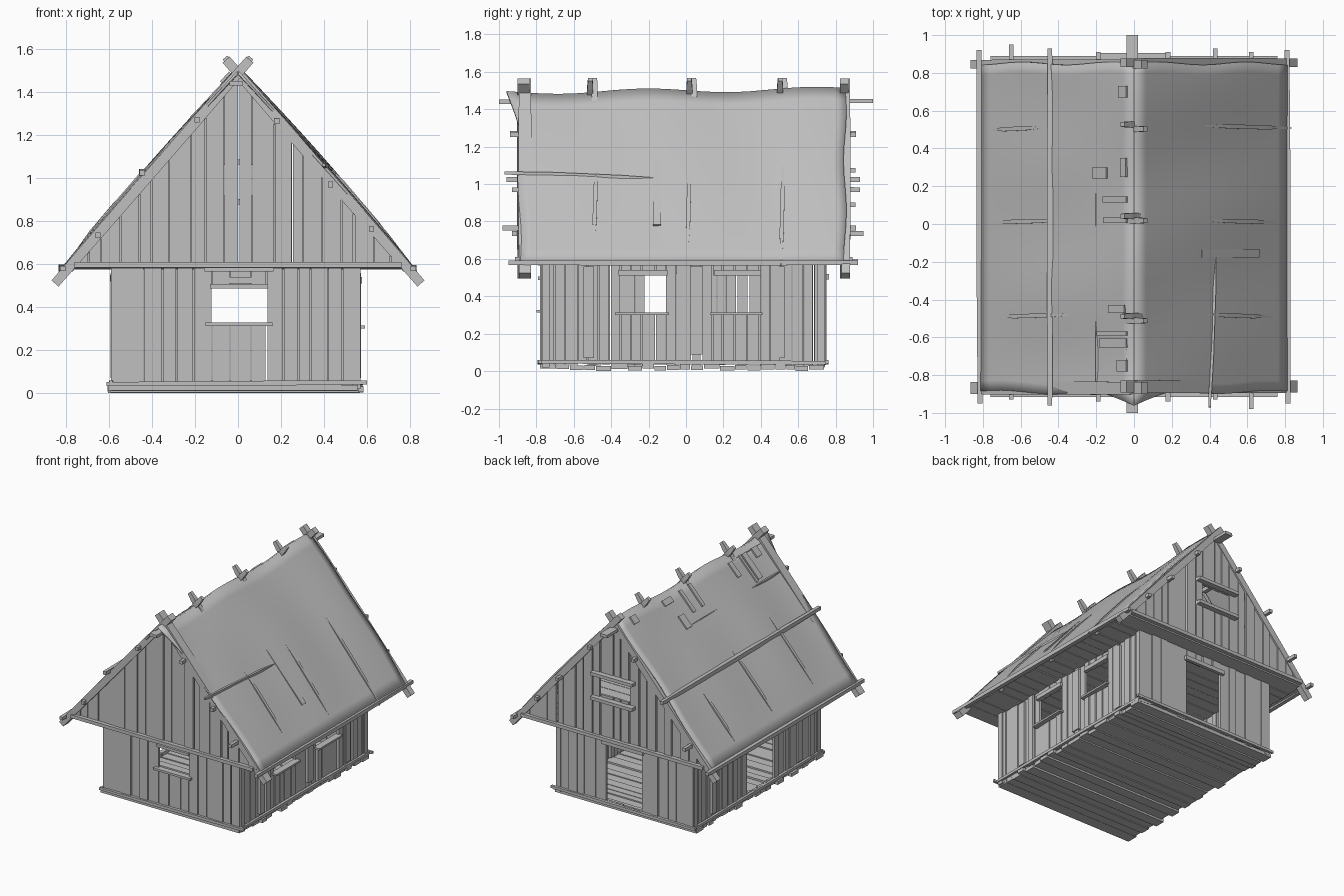
import bpy, bmesh, math, random
from mathutils import Vector

if "Cube" in bpy.data.objects:
    bpy.data.objects.remove(bpy.data.objects["Cube"])

random.seed(4)
R = random.uniform

grey = bpy.data.materials.new("weathered grey")
grey.diffuse_color = (0.53, 0.53, 0.53, 1)
grey.use_nodes = True
grey.node_tree.nodes["Principled BSDF"].inputs["Base Color"].default_value = grey.diffuse_color


def finish(name, bm, smooth=False):
    bmesh.ops.recalc_face_normals(bm, faces=bm.faces)
    me = bpy.data.meshes.new(name)
    bm.to_mesh(me)
    bm.free()
    me.materials.append(grey)
    for p in me.polygons:
        p.use_smooth = smooth
    ob = bpy.data.objects.new(name, me)
    bpy.context.collection.objects.link(ob)
    return ob


def hexa(bm, pts):
    v = [bm.verts.new(p) for p in pts]
    for f in ((0, 1, 2, 3), (4, 5, 6, 7), (0, 1, 5, 4), (1, 2, 6, 5), (2, 3, 7, 6), (3, 0, 4, 7)):
        bm.faces.new([v[i] for i in f])


def box(bm, x0, x1, y0, y1, z0, z1):
    hexa(bm, [(x0, y0, z0), (x1, y0, z0), (x1, y1, z0), (x0, y1, z0),
              (x0, y0, z1), (x1, y0, z1), (x1, y1, z1), (x0, y1, z1)])


def beam(bm, p0, p1, w, h, taper=1.0):
    """Pole from p0 to p1: w sideways, h in the other direction, tapered towards the ends."""
    p0, p1 = Vector(p0), Vector(p1)
    d = (p1 - p0).normalized()
    ref = Vector((0, 1, 0)) if abs(d.y) < 0.7 else Vector((1, 0, 0))
    a = (ref - d * ref.dot(d)).normalized()
    b = d.cross(a)
    rings = []
    for t, k in ((0, taper), (0.3, 1), (0.7, 1), (1, taper)):
        c = p0.lerp(p1, t)
        rings.append([c + a * (i * w * k / 2) + b * (j * h * k / 2)
                      for i, j in ((-1, -1), (1, -1), (1, 1), (-1, 1))])
    vs = [[bm.verts.new(p) for p in r] for r in rings]
    for r, s in zip(vs, vs[1:]):
        for i in range(4):
            bm.faces.new((r[i], r[(i + 1) % 4], s[(i + 1) % 4], s[i]))
    bm.faces.new(vs[0])
    bm.faces.new(vs[-1])


def wall(name, axis, u0, u1, pos, z0, top, holes=(), step=0.075, jitter=0.006, th=0.018):
    """Row of upright planks along x or y; holes are (u0, u1, z0, z1)."""
    bm = bmesh.new()
    cuts = sorted({u0, u1, *[h[0] for h in holes], *[h[1] for h in holes]})
    if axis == 'x' and u0 < 0 < u1 and top(0) > 1:
        cuts = sorted(cuts + [0])
    edges = [u0]
    for a, b in zip(cuts, cuts[1:]):
        n = max(1, round((b - a) / step))
        edges += [a + (b - a) * (i + (R(-.2, .2) if i < n else 0)) / n for i in range(1, n + 1)]
    for a, b in zip(edges, edges[1:]):
        g = random.choice((0.001, 0.003, 0.006))
        a, b = a + g, b - g / 2
        off = pos + R(-jitter, jitter)
        spans = [(z0 + R(-.01, .01), None)]
        for h in holes:
            if h[0] < (a + b) / 2 < h[1]:
                spans = [(z0, h[2]), (h[3], None)]
        for lo, hi in spans:
            ta, tb = (top(a), top(b)) if hi is None else (hi, hi)
            ta, tb = max(ta, lo + .004), max(tb, lo + .004)
            pts = [(a, off - th / 2, lo), (b, off - th / 2, lo), (b, off + th / 2, lo), (a, off + th / 2, lo),
                   (a, off - th / 2, ta), (b, off - th / 2, tb), (b, off + th / 2, tb), (a, off + th / 2, ta)]
            hexa(bm, pts if axis == 'x' else [(q, p, z) for p, q, z in pts])
    return finish(name, bm)


# Lower walls with window and door openings
flat = lambda u: 0.58
wall("front_wall", 'x', -.58, .56, -.765, .035, flat, [(-.12, .13, .32, .50)])
wall("back_wall", 'x', -.58, .56, .735, .035, flat, [(-.15, .15, .06, .50)])
wall("right_wall", 'y', -.77, .74, .55, .035, flat, [(-.35, -.11, .31, .51), (.14, .39, .31, .51)], .06, .01)
wall("left_wall", 'y', -.77, .74, -.57, .035, flat, [(-.22, .10, .06, .52)], .06, .01)

# Gable walls
slope = lambda u: 1.46 - 1.1 * abs(u)
wall("front_gable", 'x', -.78, .78, -.88, .60, slope)
wall("back_gable", 'x', -.78, .78, .855, .60, slope, [(-.13, .11, .92, 1.06)])

# Corner posts and wall posts
bm = bmesh.new()
for x in (-.57, .55):
    for y in (-.75, .72):
        box(bm, x - .02, x + .02, y - .02, y + .02, .02, .58)
for y, w, z in ((-.52, .055, .07), (.055, .065, .09), (.50, .055, .07)):
    box(bm, .55, .572, y - w / 2, y + w / 2, z, .56)
    if y != .055:
        box(bm, -.592, -.57, y - w / 2, y + w / 2, z, .56)
finish("posts", bm)

# Floor boards across the house, ragged at the ends
bm = bmesh.new()
y = -.78
while y < .74:
    w = min(R(.05, .09), .755 - y)
    z = R(0.0, .014)
    box(bm, -.60 + R(-.01, .02), .575 + R(-.02, .015), y, y + w - .004, z, z + .025)
    y += w
finish("floor_boards", bm)

# Sill beams around the base
bm = bmesh.new()
for y in (-.782, .752):
    beam(bm, (-.61, y, .043), (.60, y, .05), .022, .022, .8)
for x in (-.59, .57):
    beam(bm, (x, -.79, .05), (x, .76, .045), .02, .022, .8)
finish("base_beams", bm)

# Ceiling boards that also close the overhang
bm = bmesh.new()
y = -.88
while y < .85:
    w = min(R(.06, .10), .86 - y)
    box(bm, -.78, .78, y, y + w - .004, .575 + R(0, .006), .595)
    y += w
finish("ceiling_boards", bm)

# Gable base beams, window sills and lintels
bm = bmesh.new()
box(bm, -.76, .76, -.915, -.885, .585, .61)
box(bm, -.76, .76, .86, .89, .585, .61)
box(bm, -.15, .16, -.80, -.755, .312, .328)
box(bm, -.13, .14, -.79, -.77, .487, .507)
box(bm, -.155, .165, -.79, -.77, .565, .582)
box(bm, -.12, .13, -.778, -.774, .51, .54)
box(bm, -.17, .17, .74, .765, .49, .52)
for z in (.89, 1.075):
    box(bm, -.18, .17, .86, .905, z - .012, z + .012)
for y0, y1 in ((-.38, -.09), (.13, .41)):
    box(bm, .54, .59, y0, y1, .300, .314)
    box(bm, .55, .575, y0 + .02, y1 - .01, .51, .54)
box(bm, -.595, -.57, -.25, .13, .52, .55)
finish("sills_and_lintels", bm)

# Roof covering: two smooth, slightly sagging sheets
ridge = lambda y: 1.495 + .012 * math.sin(y * 7.0 + 3.1) + .01 * (y + .2)


def roof_point(side, s, y):
    wave = .012 * math.sin(math.pi * s) + .006 * math.sin(y * 9 + side) * math.sin(math.pi * s)
    return Vector((side * (.815 * s + wave * .7), y, ridge(y) * (1 - s) + .58 * s + wave * .7))


for side, name in ((-1, "left_roof_sheet"), (1, "right_roof_sheet")):
    bm = bmesh.new()
    NS, NY = 14, 32
    grid = []
    for i in range(NS + 1):
        s = i / NS
        ya = -.89 - .07 * max(0, 1 - 4 * s) + .01 * math.sin(s * 9)
        yb = .85 + .008 * math.sin(s * 11)
        grid.append([bm.verts.new(roof_point(side, s, ya + (yb - ya) * j / NY)) for j in range(NY + 1)])
    for i in range(NS):
        for j in range(NY):
            bm.faces.new((grid[i][j], grid[i + 1][j], grid[i + 1][j + 1], grid[i][j + 1]))
    ob = finish(name, bm, True)
    m = ob.modifiers.new("thickness", 'SOLIDIFY')
    m.thickness = .012
    m.offset = 0

# Crossed barge poles at both ends
bm = bmesh.new()
for y, w in ((-.865, .07), (.85, .05)):
    for side in (-1, 1):
        beam(bm, (side * .85, y + side * .004, .51), (-side * .055, y + side * .004, 1.55), w, .048, .9)
finish("barge_poles", bm)

# Inner rafters, their tips above the ridge, and the slivers showing through the covering
bm = bmesh.new()
for y in (-.50, .03, .515):
    for side in (-1, 1):
        yy = y + side * .012
        beam(bm, (side * .78, yy, .575), (side * .02, yy, 1.45), .03, .03)
        beam(bm, (side * .05, yy, 1.42), (-side * .06, yy, 1.56), .032, .036, .75)
for side, y, x0, x1 in ((-1, .51, .48, .76), (-1, .02, .37, .75), (-1, -.48, .31, .75),
                        (1, .52, .35, .83), (1, .02, .35, .76), (1, -.48, .36, .73)):
    p, q = roof_point(side, x0 / .815, y), roof_point(side, x1 / .815, y - .012)
    beam(bm, p, q, .022, .034, .3)
finish("rafters", bm)

# Purlins with ends sticking out past the gables
bm = bmesh.new()
for x, z, y0, y1 in ((-.19, 1.27, -.94, .91), (-.65, .735, -.93, .95), (.18, 1.265, -.94, .91),
                     (.43, .97, -.93, .93), (.62, .765, -.98, .91)):
    beam(bm, (x, y0, z), (x, y1, z), .03, .032, .8)
beam(bm, (-.01, -1, 1.44), (-.01, 1, 1.445), .06, .022)
finish("purlins_and_ridge_pole", bm)

# Poles lying on the covering and along the eaves
bm = bmesh.new()
beam(bm, (-.445, -.96, 1.025), (-.445, .93, 1.025), .03, .032, .8)
beam(bm, (-.815, -.95, .58), (-.82, .92, .585), .032, .03, .8)
beam(bm, (.815, -.95, .58), (.81, .92, .58), .032, .03, .8)
beam(bm, (.40, -.97, 1.06), (.43, -.07, 1.02), .026, .03, .5)
beam(bm, (.35, -.155, 1.115), (.655, -.155, .775), .045, .025, .95)
finish("roof_poles", bm)

# Small patch boards near the left ridge
bm = bmesh.new()
for y, x0, x1, w in ((.70, .03, .07, .06), (.27, .13, .20, .06), (.30, .03, .06, .10), (.13, .03, .15, .03),
                     (.02, .03, .15, .03), (-.45, .04, .12, .04), (-.58, .03, .18, .02),
                     (-.63, .03, .17, .05), (-.75, .03, .08, .06)):
    up = Vector((-.008, 0, .008))
    beam(bm, roof_point(-1, x0 / .815, y) + up, roof_point(-1, x1 / .815, y) + up, w, .012)
finish("patch_boards", bm)
